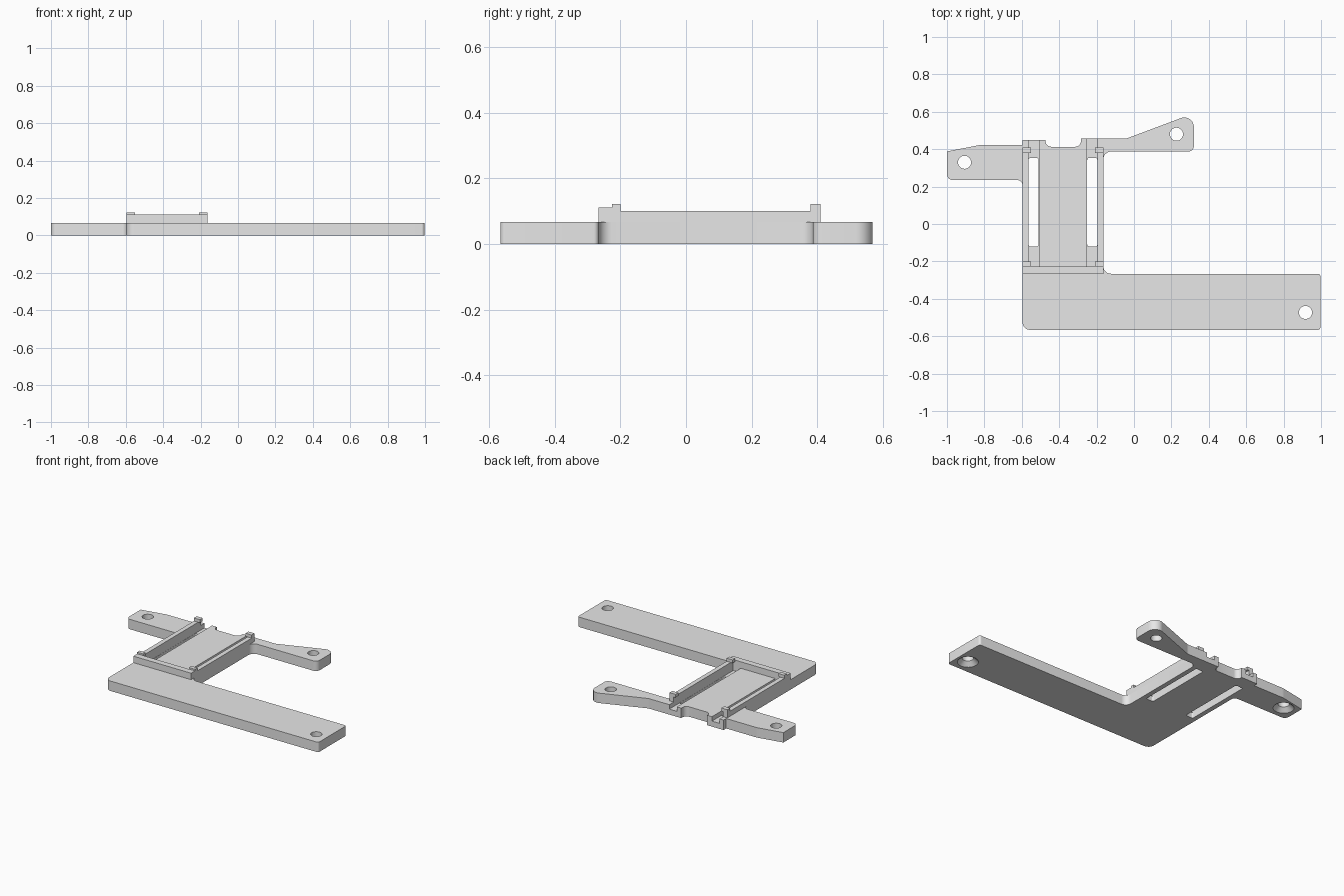
import bpy, bmesh, math
from mathutils import Vector

old = bpy.data.objects.get("Cube")
if old:
    bpy.data.objects.remove(old, do_unlink=True)

grey = bpy.data.materials.new("plain grey")
grey.use_nodes = True
COLOUR = (0.8, 0.8, 0.8, 1)
grey.diffuse_color = COLOUR
grey.node_tree.nodes["Principled BSDF"].inputs["Base Color"].default_value = COLOUR

TOP = 0.067                      # plate thickness
LEFT, RIGHT = -0.596, -0.164     # outer sides of the cradle
RAIL = 0.031


def link(name, bm):
    bmesh.ops.recalc_face_normals(bm, faces=bm.faces)
    mesh = bpy.data.meshes.new(name)
    bm.to_mesh(mesh)
    bm.free()
    mesh.materials.append(grey)
    ob = bpy.data.objects.new(name, mesh)
    bpy.context.collection.objects.link(ob)
    return ob


def rounded(corners, steps=6):
    """Outline with each (x, y, radius) corner replaced by an arc."""
    pts = []
    for i, (x, y, r) in enumerate(corners):
        p = Vector((x, y))
        if not r:
            pts.append(p)
            continue
        a = (Vector(corners[i - 1][:2]) - p).normalized()
        b = (Vector(corners[(i + 1) % len(corners)][:2]) - p).normalized()
        half = math.acos(a.dot(b)) / 2
        centre = p + (a + b).normalized() * (r / math.sin(half))
        start = p + a * (r / math.tan(half)) - centre
        end = p + b * (r / math.tan(half)) - centre
        for k in range(steps + 1):
            t = k / steps
            pts.append(centre + (start * (1 - t) + end * t).normalized() * r)
    return pts


def prism(name, corners, z0, z1):
    bm = bmesh.new()
    outline = rounded(corners)
    low, high = ([bm.verts.new((p.x, p.y, z)) for p in outline] for z in (z0, z1))
    bm.faces.new(low[::-1])
    bm.faces.new(high)
    for i in range(len(outline)):
        bm.faces.new((low[i - 1], low[i], high[i], high[i - 1]))
    return link(name, bm)


def box(name, x0, x1, y0, y1, z0, z1, r=0):
    return prism(name, [(x0, y0, r), (x1, y0, r), (x1, y1, r), (x0, y1, r)], z0, z1)


def cone(name, x, y, z0, z1, r0, r1):
    bm = bmesh.new()
    bmesh.ops.create_cone(bm, cap_ends=True, segments=32, radius1=r0, radius2=r1, depth=z1 - z0)
    bmesh.ops.translate(bm, vec=(x, y, (z0 + z1) / 2), verts=bm.verts)
    return link(name, bm)


# Base plate: long front beam, cradle body and two rear ears
plate = prism("base_plate", [
    (LEFT, -0.566, 0.04), (0.997, -0.566, 0.015), (0.997, -0.266, 0.015),
    (RIGHT, -0.266, 0.04), (RIGHT, 0.387, 0.04), (0.32, 0.387, 0.03),
    (0.32, 0.592, 0.05), (-0.04, 0.457, 0.05), (-0.284, 0.457, 0),
    (-0.284, 0.413, 0.03), (-0.473, 0.413, 0.03), (-0.473, 0.45, 0),
    (LEFT, 0.45, 0), (LEFT, 0.422, 0), (-0.826, 0.422, 0.1),
    (-1.0, 0.388, 0), (-1.0, 0.235, 0.03), (LEFT, 0.235, 0.028)], 0, TOP)

# Screw holes, with countersinks underneath on two of them
cutters = []
for x, y, sunk in ((-0.906, 0.33, True), (0.227, 0.48, False), (0.917, -0.473, True)):
    cutters.append(cone("hole_cutter", x, y, -0.1, 0.2, 0.035, 0.035))
    if sunk:
        cutters.append(cone("countersink_cutter", x, y, -0.01, 0.028, 0.075, 0.034))

# Shallow channels beside the centre pad and through slots inside them
for x0, x1 in ((LEFT + RAIL, -0.509), (-0.251, RIGHT - RAIL)):
    cutters.append(box("channel_cutter", x0, x1, -0.226, 0.6, 0.037, 0.2))
    cutters.append(box("slot_cutter", x0 + 0.001, x1 - 0.001, -0.12, 0.353, -0.1, 0.1, 0.01))

for cutter in cutters:
    mod = plate.modifiers.new(cutter.name, "BOOLEAN")
    mod.operation, mod.solver, mod.object = "DIFFERENCE", "EXACT", cutter
bpy.context.view_layer.update()
cut = bpy.data.meshes.new_from_object(
    plate.evaluated_get(bpy.context.evaluated_depsgraph_get()))
plate.modifiers.clear()
plate.data = cut
for cutter in cutters:
    bpy.data.objects.remove(cutter, do_unlink=True)

# Side rails with a clip at each end
for side, outer, inward in (("right", LEFT, 1), ("left", RIGHT, -1)):
    def span(width):
        return sorted((outer, outer + inward * width))
    box(side + "_rail", *span(RAIL), -0.226, 0.41, TOP, 0.101)
    for end, y0, y1 in (("front", -0.226, -0.2), ("rear", 0.38, 0.41)):
        box(f"{side}_{end}_clip", *span(0.045), y0, y1, 0.101, 0.122)

# Stop bar across the front of the cradle
box("front_stop_bar", LEFT, RIGHT, -0.267, -0.226, TOP, 0.111)

# Smooth the rounded walls and keep the edges sharp
bpy.ops.object.select_all(action="DESELECT")
plate.select_set(True)
bpy.context.view_layer.objects.active = plate
bpy.ops.object.shade_smooth_by_angle(angle=math.radians(30))
